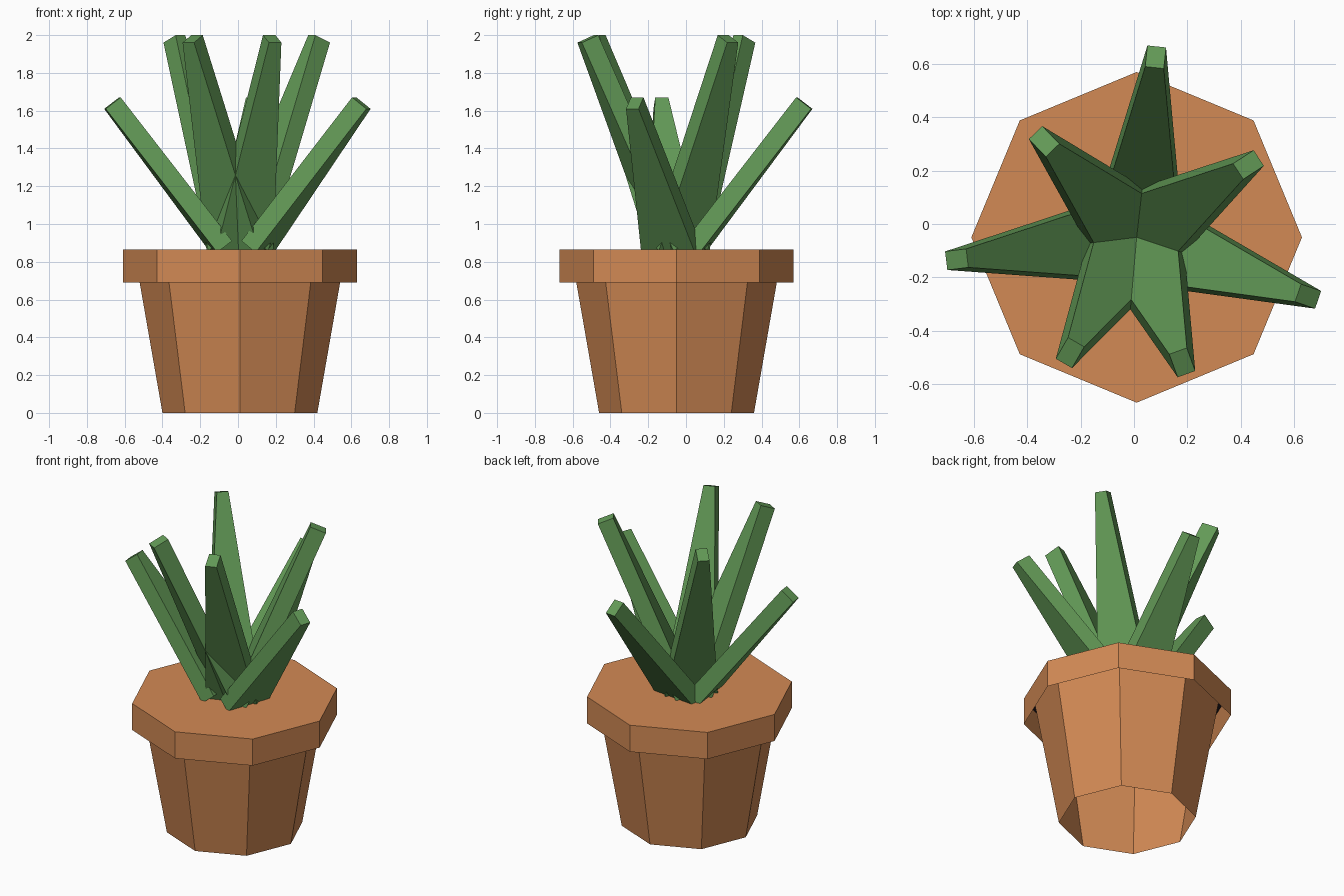
import bpy, bmesh, math
from mathutils import Vector

cube = bpy.data.objects.get("Cube")
if cube:
    bpy.data.objects.remove(cube, do_unlink=True)

CENTRE = Vector((0.01, -0.05, 0))


def material(name, rgb):
    m = bpy.data.materials.new(name)
    m.use_nodes = True
    m.diffuse_color = (*rgb, 1)
    m.node_tree.nodes["Principled BSDF"].inputs["Base Color"].default_value = (*rgb, 1)
    return m


terracotta = material("terracotta", (0.65, 0.255, 0.09))
leaf_green = material("leaf_green", (0.125, 0.325, 0.095))
dark_soil = material("dark_soil", (0.017, 0.011, 0.017))


def loft(name, rings, mat, cap_start=False, cap_end=False):
    """Join matching rings of points with quads, capping the chosen ends."""
    bm = bmesh.new()
    loops = [[bm.verts.new(p) for p in ring] for ring in rings]
    n = len(loops[0])
    for a, b in zip(loops, loops[1:]):
        for i in range(n):
            j = (i + 1) % n
            bm.faces.new((a[i], a[j], b[j], b[i]))
    if cap_start:
        bm.faces.new(loops[0][::-1])
    if cap_end:
        bm.faces.new(loops[-1])
    me = bpy.data.meshes.new(name)
    bm.to_mesh(me)
    bm.free()
    me.materials.append(mat)
    ob = bpy.data.objects.new(name, me)
    bpy.context.collection.objects.link(ob)
    return ob


def octagon(radius, z):
    return [CENTRE + Vector((radius * math.cos(i * math.pi / 4),
                             radius * math.sin(i * math.pi / 4), z)) for i in range(8)]


# Pot: open tapered wall, overhanging rim closed on top, soil under the rim
loft("pot_wall", [octagon(0.41, 0), octagon(0.555, 0.83)], terracotta)
loft("pot_rim", [octagon(0.62, 0.69), octagon(0.62, 0.865)], terracotta, cap_end=True)
loft("soil", [octagon(0.615, 0.845), octagon(0.615, 0.855)], dark_soil, True, True)


def leaf(name, angle, tip_r, tip_z, base_r, base_z, base_width):
    """Tapered four-sided leaf leaning outwards from the pot centre."""
    a = math.radians(angle)
    out = Vector((math.cos(a), math.sin(a), 0))
    side = Vector((-math.sin(a), math.cos(a), 0))
    base = CENTRE + out * base_r + Vector((0, 0, base_z))
    tip = CENTRE + out * tip_r + Vector((0, 0, tip_z))
    under = side.cross((tip - base).normalized())

    def ring(c, width):
        return [c + side * width / 2 * s + under * 0.05 * t
                for s, t in ((-1, -1), (-1, 1), (1, 1), (1, -1))]

    loft(name, [ring(base, base_width), ring(tip, 0.07)], leaf_green, True, True)


# Tall upright leaves
for i, angle in enumerate((33, 134, 240, 290)):
    leaf(f"tall_leaf_{i + 1}", angle, 0.5, 1.98, 0.03, 0.88, 0.32)

# Short spreading leaves
for i, angle in enumerate((84, 187, 341)):
    leaf(f"short_leaf_{i + 1}", angle, 0.68, 1.64, 0.1, 0.88, 0.3)
